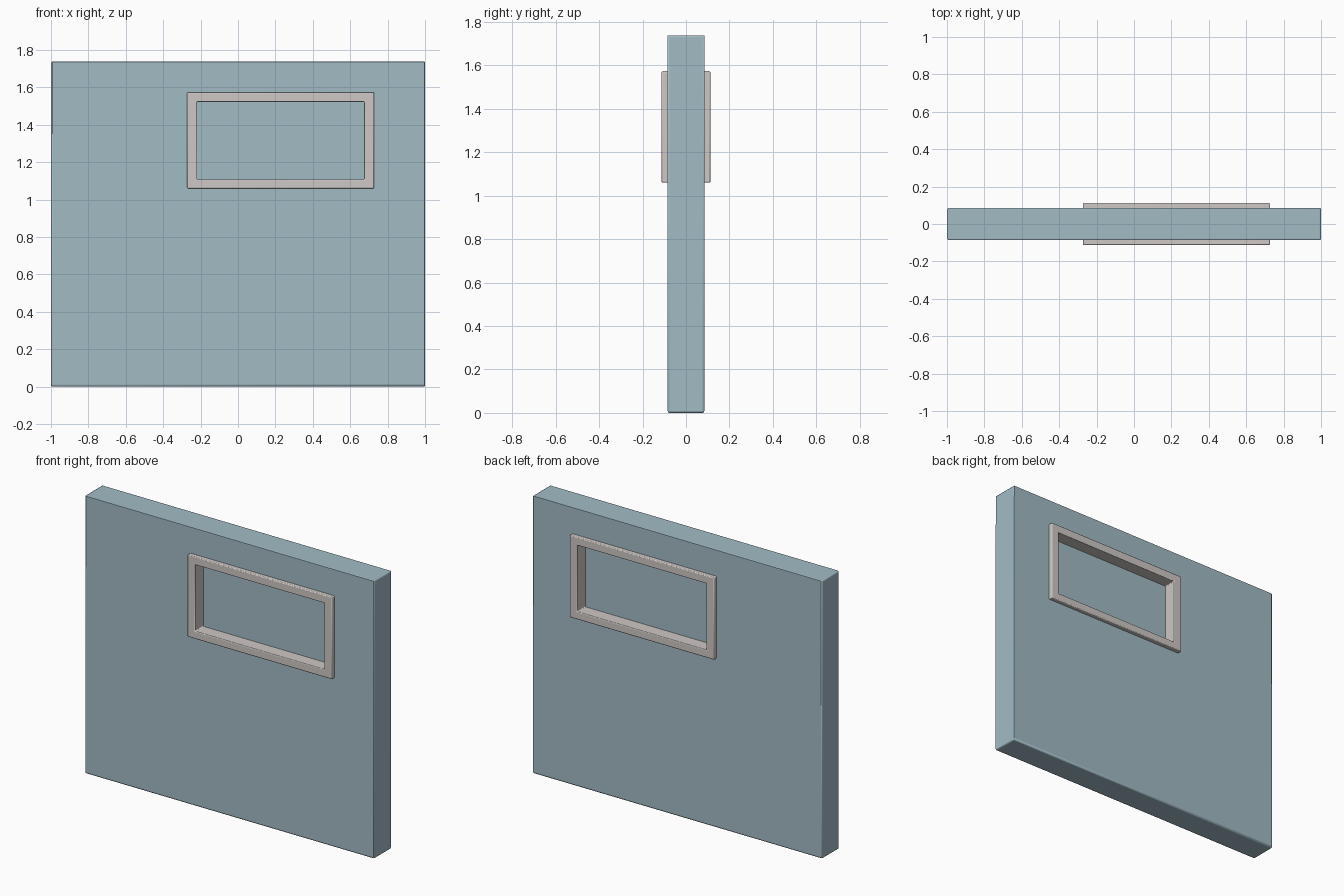
import bpy, bmesh, math

if "Cube" in bpy.data.objects:
    bpy.data.objects.remove(bpy.data.objects["Cube"])


def material(name, rgb):
    m = bpy.data.materials.new(name)
    m.diffuse_color = (*rgb, 1.0)
    m.use_nodes = True
    m.node_tree.nodes["Principled BSDF"].inputs["Base Color"].default_value = m.diffuse_color
    return m


teal = material("pale teal", (0.36, 0.50, 0.56))
stone = material("warm grey", (0.62, 0.58, 0.56))


def finish(name, bm, mat, bevel):
    """Turn a bmesh into an object with softly rounded edges."""
    bmesh.ops.recalc_face_normals(bm, faces=bm.faces)
    mesh = bpy.data.meshes.new(name)
    bm.to_mesh(mesh)
    bm.free()
    mesh.materials.append(mat)
    obj = bpy.data.objects.new(name, mesh)
    bpy.context.collection.objects.link(obj)
    if bevel:
        mod = obj.modifiers.new("soft edges", "BEVEL")
        mod.width, mod.segments = bevel, 2
    bpy.ops.object.select_all(action="DESELECT")
    obj.select_set(True)
    bpy.context.view_layer.objects.active = obj
    bpy.ops.object.shade_smooth_by_angle(angle=math.radians(60))
    return obj


def corners(bm, rect, y):
    x0, x1, z0, z1 = rect
    return [bm.verts.new((x, y, z)) for x, z in ((x0, z0), (x1, z0), (x1, z1), (x0, z1))]


def ring(name, outer, inner, half, mat, bevel):
    """Rectangular slab with a rectangular opening right through it."""
    bm = bmesh.new()
    of, nf = corners(bm, outer, -half), corners(bm, inner, -half)
    ob, nb = corners(bm, outer, half), corners(bm, inner, half)
    for a, b in ((of, nf), (nf, nb), (nb, ob), (ob, of)):
        for i in range(4):
            j = (i + 1) % 4
            bm.faces.new((a[i], a[j], b[j], b[i]))
    return finish(name, bm, mat, bevel)


def slab(name, rect, half, mat):
    bm = bmesh.new()
    f, b = corners(bm, rect, -half), corners(bm, rect, half)
    bm.faces.new(f)
    bm.faces.new(b)
    for i in range(4):
        j = (i + 1) % 4
        bm.faces.new((f[i], f[j], b[j], b[i]))
    return finish(name, bm, mat, 0)


# Wall with window opening hidden behind the frame
ring("wall", (-1, 1, 0, 1.738), (-0.245, 0.70, 1.085, 1.55), 0.085, teal, 0.008)
# Window frame standing proud on both sides
ring("window_frame", (-0.272, 0.728, 1.06, 1.573), (-0.219, 0.675, 1.108, 1.523), 0.112, stone, 0.005)
# Recessed pane
slab("window_pane", (-0.23, 0.685, 1.098, 1.533), 0.03, teal)
